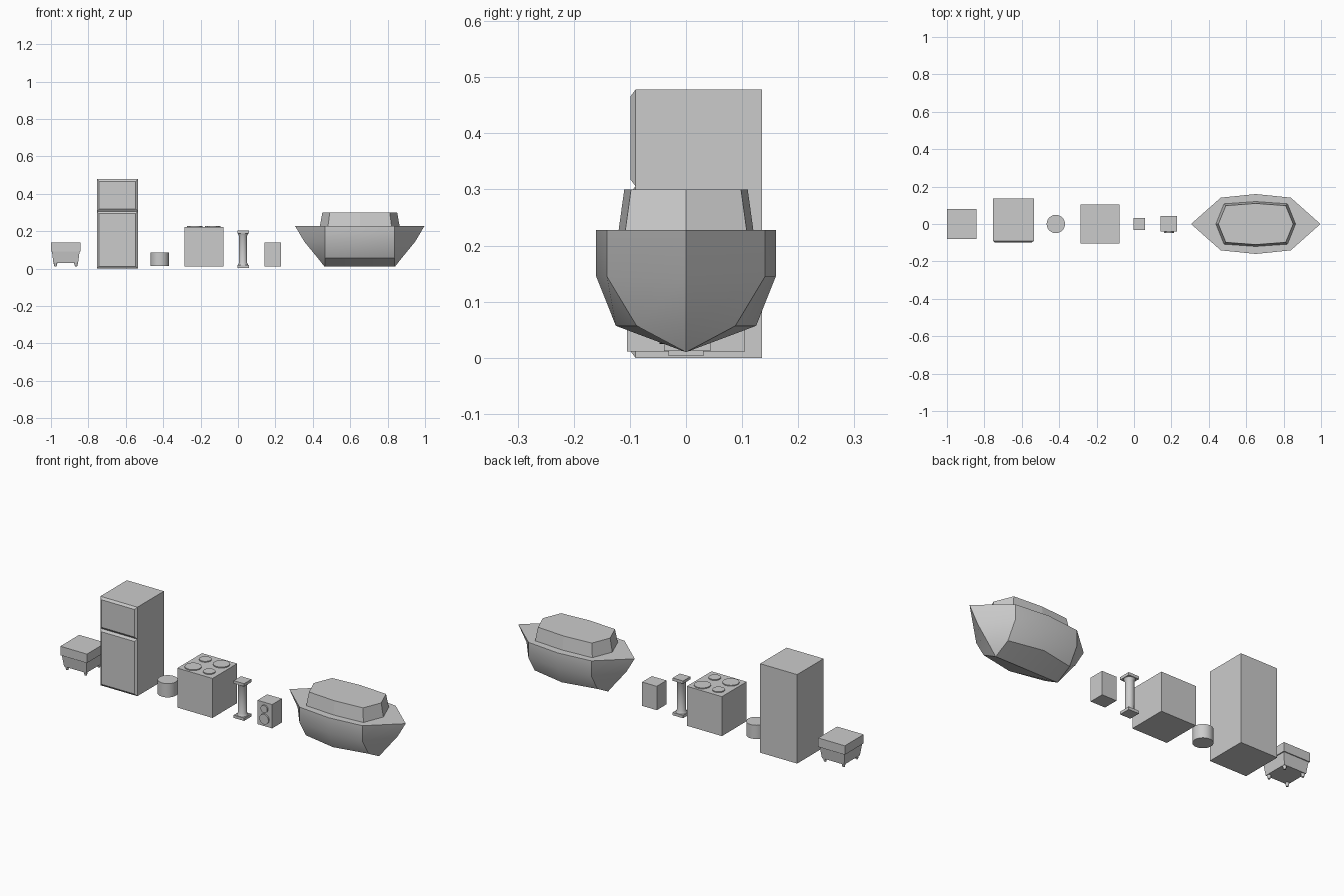
import bpy, bmesh, math

if "Cube" in bpy.data.objects:
    bpy.data.objects.remove(bpy.data.objects["Cube"])


def loft(name, rings, smooth=None):
    """Skin equal-length rings of points and cap both ends."""
    bm = bmesh.new()
    loops = [[bm.verts.new(p) for p in r] for r in rings]
    n = len(loops[0])
    for a, b in zip(loops, loops[1:]):
        for i in range(n):
            j = (i + 1) % n
            bm.faces.new((a[i], a[j], b[j], b[i]))
    bm.faces.new(loops[0][::-1])
    bm.faces.new(loops[-1])
    bmesh.ops.remove_doubles(bm, verts=bm.verts, dist=1e-5)
    bmesh.ops.recalc_face_normals(bm, faces=bm.faces)
    me = bpy.data.meshes.new(name)
    bm.to_mesh(me)
    bm.free()
    ob = bpy.data.objects.new(name, me)
    bpy.context.collection.objects.link(ob)
    if smooth:
        bpy.ops.object.select_all(action='DESELECT')
        ob.select_set(True)
        bpy.context.view_layer.objects.active = ob
        bpy.ops.object.shade_smooth_by_angle(angle=math.radians(smooth))
    return ob


def rect(x0, x1, y0, y1, z):
    return [(x0, y0, z), (x1, y0, z), (x1, y1, z), (x0, y1, z)]


def box(name, x0, x1, y0, y1, z0, z1, inset=0):
    """Box whose bottom may be narrower than its top."""
    return loft(name, [rect(x0 + inset, x1 - inset, y0 + inset, y1 - inset, z0),
                       rect(x0, x1, y0, y1, z1)])


def turned(name, x, y, profile, n=32):
    """Round part from (radius, z) pairs."""
    return loft(name, [[(x + r * math.cos(2 * math.pi * i / n),
                         y + r * math.sin(2 * math.pi * i / n), z)
                        for i in range(n)] for r, z in profile], 35)


# Footstool: lid, tapered base, four feet
box("stool_lid", -1.0, -0.842, -0.08, 0.08, 0.092, 0.14)
box("stool_base", -0.995, -0.847, -0.075, 0.075, 0.03, 0.092, 0.008)
for sx in (-1, 1):
    for sy in (-1, 1):
        turned("stool_foot", -0.921 + sx * 0.055, sy * 0.056,
               [(0.006, 0.012), (0.01, 0.03)], 12)

# Fridge: cabinet and two chamfered doors
box("fridge_cabinet", -0.755, -0.535, -0.09, 0.135, 0, 0.478)


def door(name, z0, z1):
    b = 0.012
    def face(i, y):
        return [(-0.755 + i, y, z0 + i), (-0.535 - i, y, z0 + i),
                (-0.535 - i, y, z1 - i), (-0.755 + i, y, z1 - i)]
    loft(name, [face(0, -0.09), face(b, -0.099)])


door("fridge_lower_door", 0, 0.306)
door("fridge_upper_door", 0.306, 0.478)

# Round pouffe
turned("round_tub", -0.418, 0, [(0.049, 0.013), (0.049, 0.087)])

# Stove with two large and two small burners
box("stove_body", -0.287, -0.078, -0.105, 0.105, 0.011, 0.223)
for dx, dy, r in ((-1, -1, 0.041), (1, 1, 0.041), (-1, 1, 0.03), (1, -1, 0.03)):
    turned("stove_burner", -0.1825 + dx * 0.048, dy * 0.052,
           [(r, 0.22), (r, 0.228)])

# Pillar
box("pillar_plinth", -0.004, 0.058, -0.031, 0.031, 0.003, 0.018)
box("pillar_capital", -0.004, 0.058, -0.031, 0.031, 0.188, 0.203)
turned("pillar_shaft", 0.027, 0, [(0.028, 0.018), (0.022, 0.03),
                                  (0.022, 0.176), (0.028, 0.188)])

# Speaker with two drivers
box("speaker_case", 0.143, 0.23, -0.039, 0.044, 0.012, 0.14)
for z, r in ((0.052, 0.027), (0.107, 0.02)):
    loft("speaker_driver", [[(0.1865 + r * math.cos(i * math.pi / 12), y,
                              z + r * math.sin(i * math.pi / 12)) for i in range(24)]
                            for y in (-0.035, -0.047)], 35)

# Boat: hull and cabin share an eight-sided, double-ended plan
CX = 0.651


def plan(z, tip, corner_x, corner_y, mid_y):
    pts = [(-tip, 0), (-corner_x, -corner_y), (0, -mid_y), (corner_x, -corner_y),
           (tip, 0), (corner_x, corner_y), (0, mid_y), (-corner_x, corner_y)]
    return [(CX + x, y, z) for x, y in pts]


loft("boat_hull", [plan(0.01, 0.188, 0.187, 0.0, 0.0),
                   plan(0.057, 0.225, 0.187, 0.088, 0.125),
                   plan(0.145, 0.297, 0.187, 0.141, 0.16),
                   plan(0.228, 0.346, 0.187, 0.141, 0.16)], 30)
loft("boat_cabin", [plan(0.228, 0.213, 0.17, 0.108, 0.12),
                    plan(0.3, 0.2, 0.16, 0.098, 0.11)])
